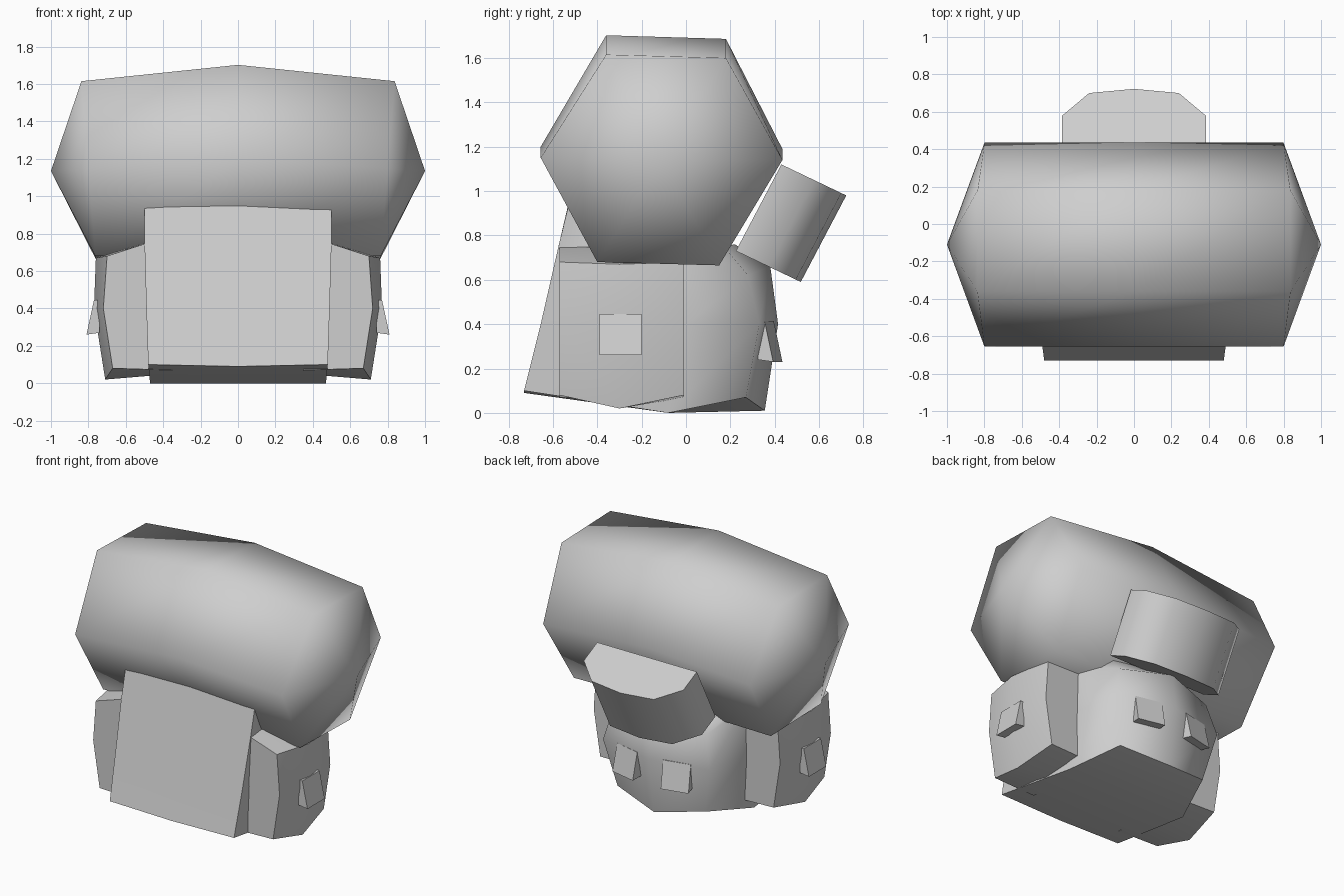
import bpy, bmesh, math
from mathutils import Vector, Matrix

cube = bpy.data.objects.get("Cube")
if cube:
    bpy.data.objects.remove(cube, do_unlink=True)

GREY = (0.62, 0.62, 0.62, 1)
mat = bpy.data.materials.new("light_grey_cloth")
mat.use_nodes = True
mat.diffuse_color = GREY
bsdf = next(n for n in mat.node_tree.nodes if n.type == 'BSDF_PRINCIPLED')
bsdf.inputs["Base Color"].default_value = GREY
bsdf.inputs["Roughness"].default_value = 0.8


def finish(name, bm, angle=70):
    bmesh.ops.recalc_face_normals(bm, faces=bm.faces)
    mesh = bpy.data.meshes.new(name)
    bm.to_mesh(mesh)
    bm.free()
    mesh.materials.append(mat)
    obj = bpy.data.objects.new(name, mesh)
    bpy.context.collection.objects.link(obj)
    bpy.ops.object.select_all(action='DESELECT')
    obj.select_set(True)
    bpy.context.view_layer.objects.active = obj
    bpy.ops.object.shade_smooth_by_angle(angle=math.radians(angle))
    return obj


def loft(rings):
    """Skin closed rings of points; returns the bmesh and its vertex rings."""
    bm = bmesh.new()
    rows = [[bm.verts.new(p) for p in ring] for ring in rings]
    n = len(rows[0])
    for a, b in zip(rows, rows[1:]):
        for i in range(n):
            j = (i + 1) % n
            bm.faces.new((a[i], a[j], b[j], b[i]))
    return bm, rows


# Main pack: half outlines from front middle to back middle, mirrored in x
layers = [
    [(0, -.73, .09), (.48, -.73, .1), (.47, -.08, 0), (.34, .27, .07), (0, .355, .01)],
    [(0, -.655, .4), (.49, -.655, .4), (.46, 0, .4), (.41, .33, .4), (0, .415, .4)],
    [(0, -.575, .75), (.5, -.575, .75), (.45, 0, .72), (.36, .28, .62), (0, .38, .66)],
    [(0, -.525, .965), (.5, -.53, .935), (.44, -.05, .78), (.32, .17, .75), (0, .22, .76)],
]
bm, rows = loft([h + [(-x, y, z) for x, y, z in h[3:0:-1]] for h in layers])
for r in (rows[0], rows[-1]):
    bm.faces.new((r[0], r[1], r[2], r[6], r[7]))
    bm.faces.new((r[2], r[3], r[4], r[5], r[6]))
finish("main_pack", bm, 62)

# Large bedroll: hexagonal tube, arched in the middle, with pointed ends
hexagon = [(-.36, 1.615), (.18, 1.6), (.435, 1.14), (.15, .665), (-.4, .68), (-.655, 1.15)]
rings = []
for side in (-1, 0, 1):
    ring = []
    for y, z in hexagon:
        reach = .8 + .08 * (z - 1.15)
        lift = 0 if side else .05 + .08 * (z - 1.15)
        ring.append((side * reach, y, z + lift))
    rings.append(ring)
bm, rows = loft(rings)
for side, row in ((-1, rows[0]), (1, rows[-1])):
    tip = bm.verts.new((side, -.11, 1.135))
    for i in range(len(row)):
        bm.faces.new((row[i], row[(i + 1) % len(row)], tip))
finish("large_bedroll", bm)

# Side pouches: three sections along y, the middle one bulging outward
end_section = [(.35, .75), (.5, .745), (.7, .68), (.72, .4), (.67, .08), (.35, .07)]
mid_section = [(.35, .76), (.5, .75), (.76, .67), (.77, .4), (.71, .02), (.35, .05)]
for side, label in ((1, "left"), (-1, "right")):
    sections = ((-.57, end_section), (-.3, mid_section), (-.01, end_section))
    bm, rows = loft([[(side * x, y, z) for x, z in s] for y, s in sections])
    for r in (rows[0], rows[-1]):
        bm.faces.new(r)
    finish(label + "_pouch", bm, 62)

# Small tilted pouch at the back, with a rounded outer face
outline = [(-.385, 0), (-.385, .165), (-.24, .3), (0, .325), (.24, .3), (.385, .165), (.385, 0)]
low, high = Vector((0, .225, .73)), Vector((0, .43, 1.12))
outward = Vector((0, .9, -.43))
bm, rows = loft([[base + Vector((x, 0, 0)) + outward * w for x, w in outline]
                 for base in (low, high)])
for r in rows:
    bm.faces.new(r)
finish("back_pouch", bm, 60)


# Buckle tabs: wedges flush at the top that flare out at the bottom
def tab(name, place, turn):
    half, tall, flare = .095, .185, .05
    profile = [(-.02, tall), (.01, tall), (flare, 0), (-.02, .01)]
    bm, rows = loft([[(x, d, z) for d, z in profile] for x in (-half, half)])
    for r in rows:
        bm.faces.new(r)
    bm.transform(Matrix.Translation(place) @ Matrix.Rotation(turn, 4, 'Z'))
    finish(name, bm, 30)


for side, label in ((1, "left"), (-1, "right")):
    tab(label + "_pouch_tab", (side * .76, -.295, .26), -side * math.pi / 2)
    tab(label + "_back_tab", (side * .19, .365, .23), -side * .22)
